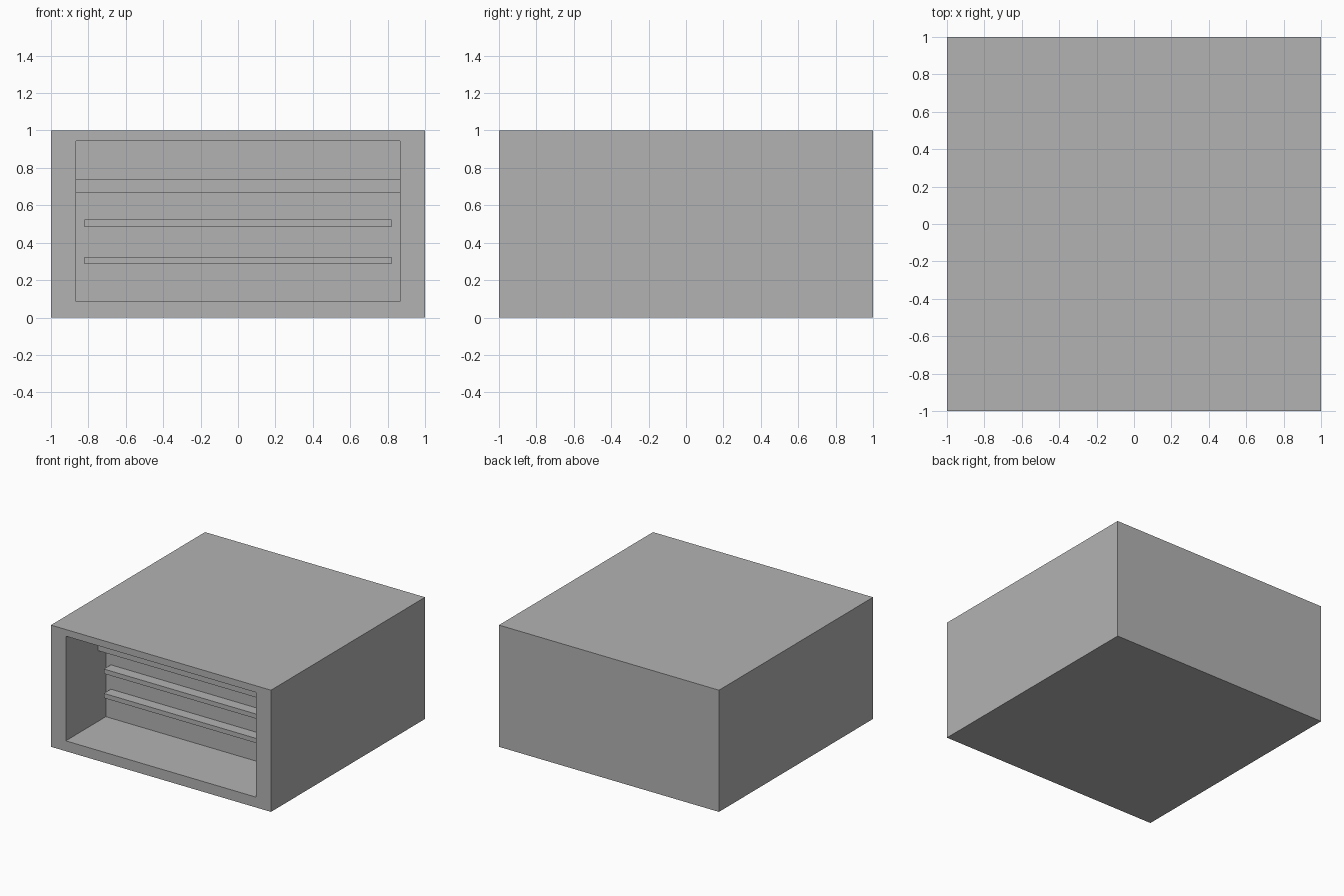
import bpy, bmesh

if "Cube" in bpy.data.objects:
    bpy.data.objects.remove(bpy.data.objects["Cube"])

# One grey for the whole piece
grey = bpy.data.materials.new("plain grey")
grey.diffuse_color = (0.45, 0.45, 0.45, 1)
grey.use_nodes = True
grey.node_tree.nodes["Principled BSDF"].inputs["Base Color"].default_value = grey.diffuse_color


def finish(name, bm):
    bmesh.ops.recalc_face_normals(bm, faces=bm.faces)
    mesh = bpy.data.meshes.new(name)
    bm.to_mesh(mesh)
    bm.free()
    mesh.materials.append(grey)
    obj = bpy.data.objects.new(name, mesh)
    bpy.context.collection.objects.link(obj)
    return obj


def box(name, x, y, z):
    """Box from (min, max) ranges on each axis."""
    bm = bmesh.new()
    for v in bmesh.ops.create_cube(bm, size=1)["verts"]:
        for i, (lo, hi) in enumerate((x, y, z)):
            v.co[i] = hi if v.co[i] > 0 else lo
    return finish(name, bm)


OPEN_X, OPEN_Z, BACK_Y = 0.865, (0.085, 0.945), -0.48

# Cabinet: closed block with a recess cut into its front
cabinet = box("cabinet", (-1, 1), (-1, 1), (0, 1))
cutter = box("recess_cutter", (-OPEN_X, OPEN_X), (-1.2, BACK_Y), OPEN_Z)
cutter.hide_render = True
cut = cabinet.modifiers.new("recess", "BOOLEAN")
cut.operation = "DIFFERENCE"
cut.solver = "EXACT"
cut.object = cutter
bpy.context.view_layer.update()
graph = bpy.context.evaluated_depsgraph_get()
cut_mesh = bpy.data.meshes.new_from_object(cabinet.evaluated_get(graph))
cabinet.modifiers.clear()
cabinet.data = cut_mesh
bpy.data.objects.remove(cutter)

# Full-width rail near the top of the recess
box("top_rail", (-OPEN_X, OPEN_X), (-0.58, BACK_Y), (0.665, 0.74))

# Two thin slats below it on the back wall
for i, z in enumerate((0.285, 0.485)):
    box(f"slat_{i + 1}", (-0.82, 0.82), (-0.57, BACK_Y), (z, z + 0.038))
